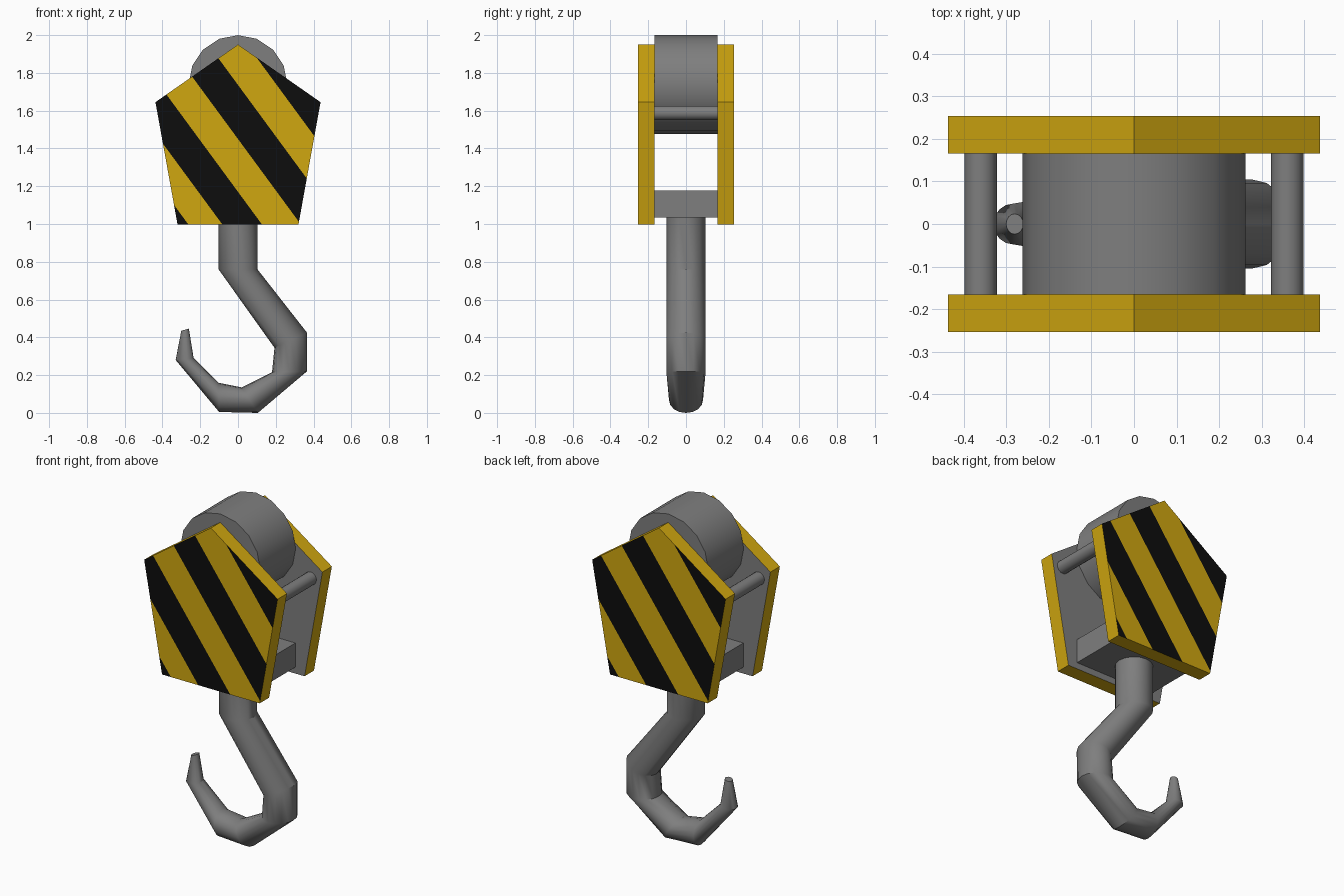
import bpy, bmesh, math
from mathutils import Vector

if "Cube" in bpy.data.objects:
    bpy.data.objects.remove(bpy.data.objects["Cube"])


def material(name, rgb):
    m = bpy.data.materials.new(name)
    m.diffuse_color = (*rgb, 1)
    m.use_nodes = True
    m.node_tree.nodes["Principled BSDF"].inputs["Base Color"].default_value = m.diffuse_color
    return m


GREY = material("steel_grey", (0.21, 0.21, 0.21))
YELLOW = material("safety_yellow", (0.63, 0.385, 0.005))
BLACK = material("stripe_black", (0.004, 0.004, 0.004))


def make_object(name, bm, mats, smooth=None):
    bmesh.ops.recalc_face_normals(bm, faces=bm.faces[:])
    mesh = bpy.data.meshes.new(name)
    bm.to_mesh(mesh)
    bm.free()
    for m in mats:
        mesh.materials.append(m)
    ob = bpy.data.objects.new(name, mesh)
    bpy.context.collection.objects.link(ob)
    if smooth:
        bpy.ops.object.select_all(action='DESELECT')
        ob.select_set(True)
        bpy.context.view_layer.objects.active = ob
        bpy.ops.object.shade_smooth_by_angle(angle=math.radians(smooth))
    return ob


def loft(name, rings, smooth):
    """Skin a list of vertex rings and cap both ends."""
    bm = bmesh.new()
    rows = [[bm.verts.new(p) for p in ring] for ring in rings]
    n = len(rows[0])
    for a, b in zip(rows, rows[1:]):
        for i in range(n):
            j = (i + 1) % n
            bm.faces.new((a[i], a[j], b[j], b[i]))
    bm.faces.new(rows[0])
    bm.faces.new(rows[-1])
    return make_object(name, bm, [GREY], smooth)


def cross_cylinder(name, x, z, r, half, sides):
    """Cylinder lying along y."""
    ring = [(x + r * math.sin(2 * math.pi * i / sides),
             z + r * math.cos(2 * math.pi * i / sides)) for i in range(sides)]
    return loft(name, [[(px, y, pz) for px, pz in ring] for y in (-half, half)], 40)


# Striped side plates: the back one is the front one turned half round
PENTAGON = [(0, 1.95), (0.437, 1.645), (0.32, 0.997), (-0.32, 0.997), (-0.437, 1.645)]
SLOPE = 1.36
STRIPE_EDGES = [0.64, 0.885, 1.17, 1.45, 1.736, 2.015]
INNER, OUTER = 0.166, 0.254


def side_plate(name, turn):
    bm = bmesh.new()
    front = [bm.verts.new((x, -OUTER, z)) for x, z in PENTAGON]
    back = [bm.verts.new((x, -INNER, z)) for x, z in PENTAGON]
    bm.faces.new(front)
    bm.faces.new(back[::-1])
    for i in range(5):
        j = (i + 1) % 5
        bm.faces.new((front[i], front[j], back[j], back[i]))
    bmesh.ops.recalc_face_normals(bm, faces=bm.faces[:])

    def outer_faces():
        bm.normal_update()
        return [f for f in bm.faces if f.normal.y < -0.9]

    # diagonal stripes cut into the outer face only
    for c in STRIPE_EDGES:
        faces = outer_faces()
        edges = list({e for f in faces for e in f.edges})
        verts = list({v for f in faces for v in f.verts})
        bmesh.ops.bisect_plane(bm, geom=verts + edges + faces, dist=1e-5,
                               plane_co=(0, 0, c), plane_no=Vector((SLOPE, 0, 1)).normalized())
    outer = set(outer_faces())
    for f in bm.faces:
        if f in outer:
            p = f.calc_center_median()
            band = sum(p.z + SLOPE * p.x > c for c in STRIPE_EDGES)
            f.material_index = 2 if band % 2 == 0 else 1
        elif f.normal.y > 0.9:
            f.material_index = 0
        else:
            f.material_index = 1
    if turn:
        for v in bm.verts:
            v.co.x, v.co.y = -v.co.x, -v.co.y
    return make_object(name, bm, [GREY, YELLOW, BLACK])


side_plate("front_plate", False)
side_plate("back_plate", True)

# Pulley wheel and the two spacer rods
cross_cylinder("pulley", 0, 1.738, 0.262, INNER, 16)
for side, label in ((-1, "left"), (1, "right")):
    cross_cylinder(label + "_spacer_rod", side * 0.36, 1.588, 0.038, INNER, 16)

# Block that carries the hook
loft("hook_block", [[(-0.26, -INNER, z), (0.26, -INNER, z), (0.26, INNER, z), (-0.26, INNER, z)]
                    for z in (1.035, 1.178)], None)

# Hook: each section is outer point, inner point (x, z) and half width in y
SECTIONS = [
    ((0.103, 1.06), (-0.103, 1.06), 0.103),
    ((0.103, 0.76), (-0.103, 0.76), 0.103),
    ((0.365, 0.425), (0.193, 0.345), 0.104),
    ((0.365, 0.22), (0.18, 0.215), 0.104),
    ((0.105, 0.0), (0.02, 0.135), 0.09),
    ((-0.10, 0.005), (-0.105, 0.16), 0.078),
    ((-0.33, 0.28), (-0.235, 0.29), 0.048),
    ((-0.30, 0.435), (-0.26, 0.446), 0.024),
]
SIDES = 16
rings = []
for (ox, oz), (ix, iz), half in SECTIONS:
    ring = []
    for k in range(SIDES):
        a = 2 * math.pi * k / SIDES
        t = math.cos(a) / 2
        ring.append(((ox + ix) / 2 + t * (ox - ix), half * math.sin(a),
                     (oz + iz) / 2 + t * (oz - iz)))
    rings.append(ring)
loft("hook", rings, 35)
